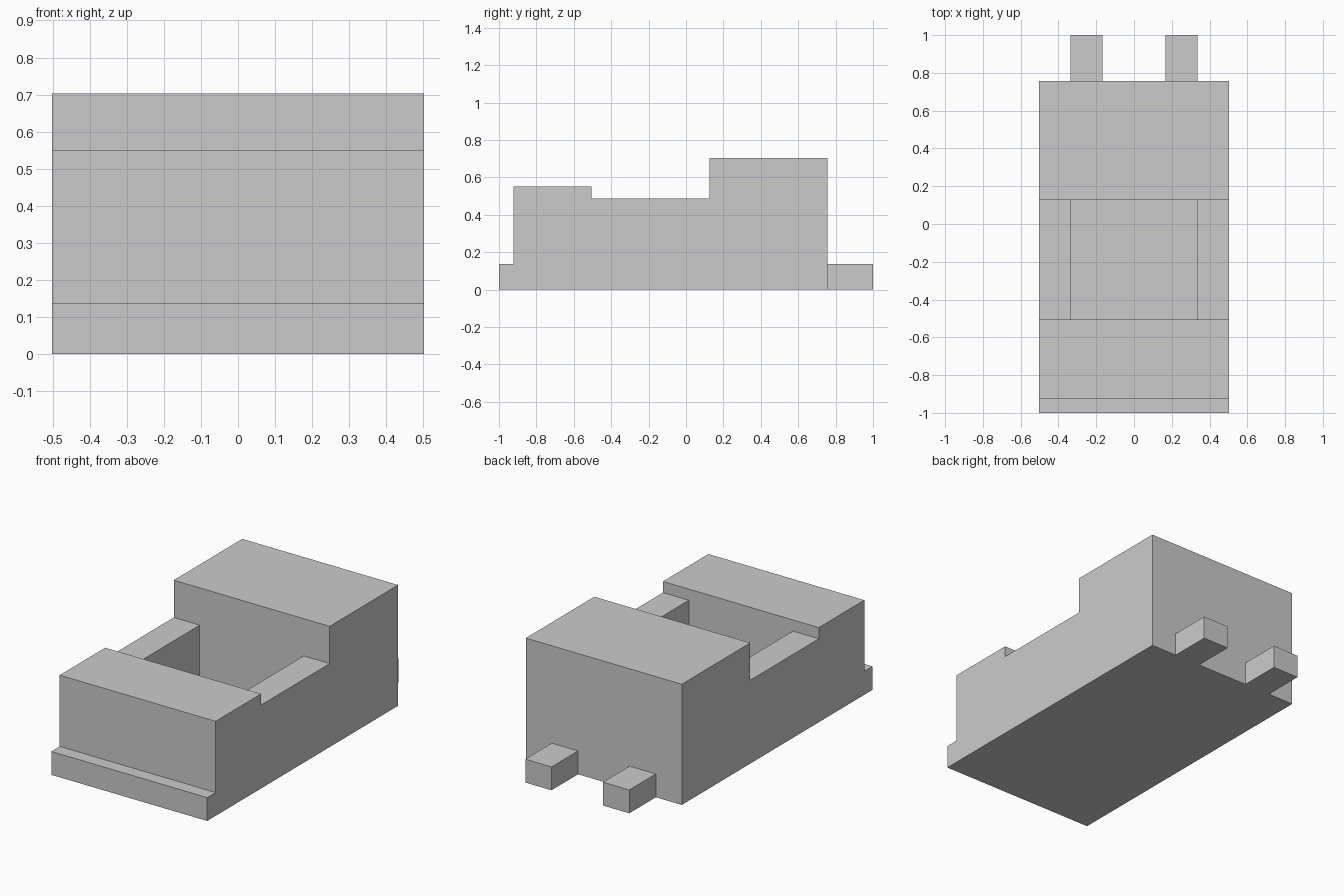
import bpy
import bmesh

if "Cube" in bpy.data.objects:
    bpy.data.objects.remove(bpy.data.objects["Cube"])


def add_object(name, bm):
    bmesh.ops.recalc_face_normals(bm, faces=bm.faces)
    mesh = bpy.data.meshes.new(name)
    bm.to_mesh(mesh)
    bm.free()
    obj = bpy.data.objects.new(name, mesh)
    bpy.context.collection.objects.link(obj)
    return obj


def box(name, low, high):
    bm = bmesh.new()
    bmesh.ops.create_cube(bm, size=1)
    for v in bm.verts:
        v.co = [(a + b) / 2 + c * (b - a) for a, b, c in zip(low, high, v.co)]
    return add_object(name, bm)


def extrude_profile(name, points, half_width):
    bm = bmesh.new()
    face = bm.faces.new([bm.verts.new((-half_width, y, z)) for y, z in points])
    side = bmesh.ops.extrude_face_region(bm, geom=[face])["geom"]
    verts = [g for g in side if isinstance(g, bmesh.types.BMVert)]
    bmesh.ops.translate(bm, verts=verts, vec=(2 * half_width, 0, 0))
    return add_object(name, bm)


HALF_W = 0.502
LIP_Z, HOOD_Z, RAIL_Z, CAB_Z = 0.136, 0.551, 0.486, 0.703
HOOD_Y, POCKET_Y0, POCKET_Y1, BACK_Y = -0.923, -0.505, 0.126, 0.756

# Stepped body: front lip, front block, side rails, tall rear block
body = extrude_profile("body", [
    (-1, 0), (BACK_Y, 0), (BACK_Y, CAB_Z), (POCKET_Y1, CAB_Z),
    (POCKET_Y1, RAIL_Z), (POCKET_Y0, RAIL_Z), (POCKET_Y0, HOOD_Z),
    (HOOD_Y, HOOD_Z), (HOOD_Y, LIP_Z), (-1, LIP_Z)], HALF_W)

# Open pocket between the side rails
cutter = box("pocket_cutter", (-0.335, POCKET_Y0, LIP_Z), (0.335, POCKET_Y1, 1))
cutter.hide_render = True
cutter.hide_viewport = True
pocket = body.modifiers.new("pocket", 'BOOLEAN')
pocket.operation = 'DIFFERENCE'
pocket.solver = 'EXACT'
pocket.object = cutter

# Pair of rear tabs
tabs = box("rear_tabs", (0.166, BACK_Y, 0), (0.335, 1, LIP_Z))
tabs.modifiers.new("mirror", 'MIRROR')
